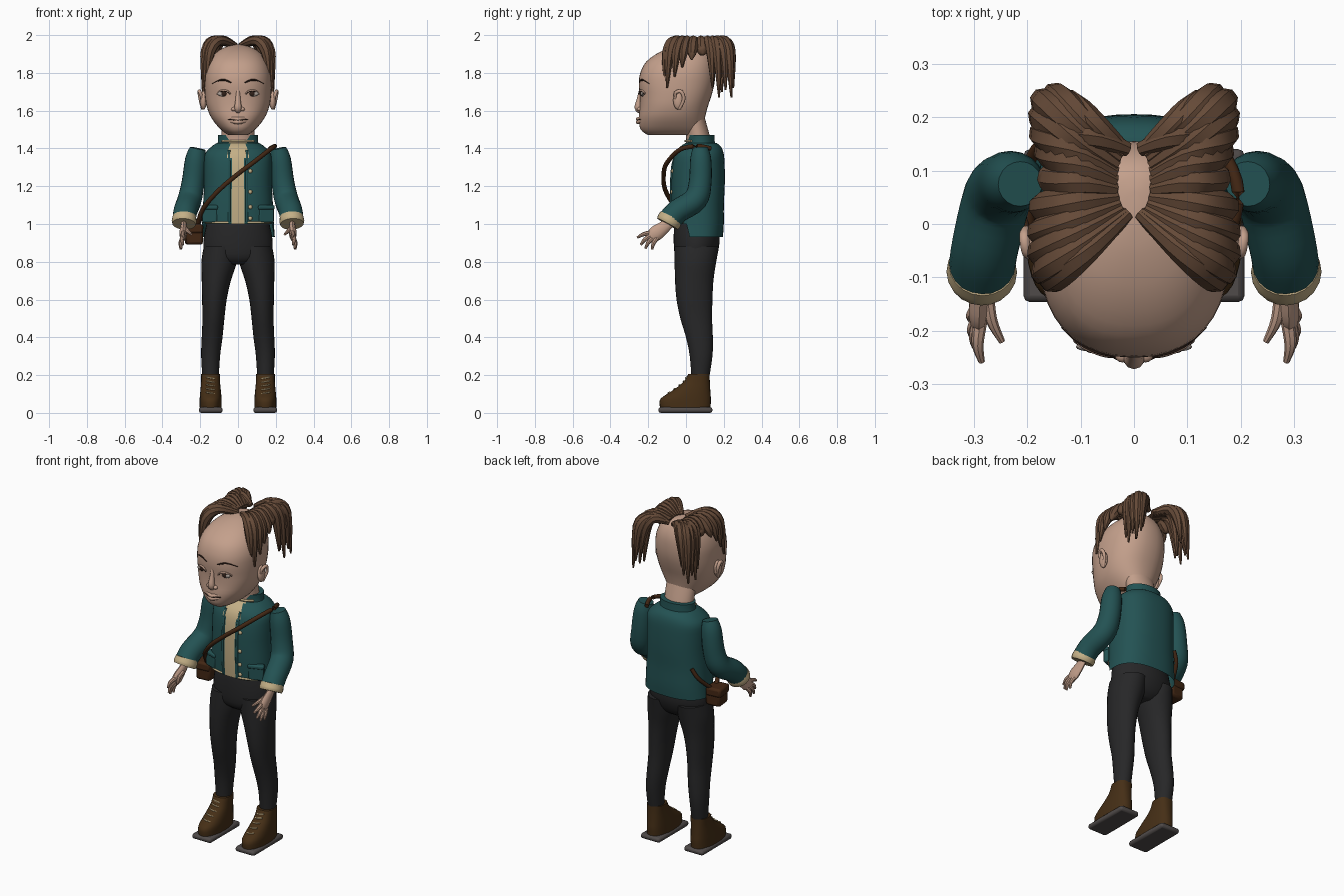
import bpy, bmesh, math
from math import sin, cos, pi
from mathutils import Vector, Matrix
from mathutils.bvhtree import BVHTree

if "Cube" in bpy.data.objects:
    bpy.data.objects.remove(bpy.data.objects["Cube"])


def material(name, *rgb):
    m = bpy.data.materials.new(name)
    m.use_nodes = True
    m.diffuse_color = (*rgb, 1)
    m.node_tree.nodes["Principled BSDF"].inputs["Base Color"].default_value = (*rgb, 1)
    return m


SKIN = material("skin", .55, .35, .26)
HAIR = material("brown hair", .13, .068, .039)
TEAL = material("teal cloth", .017, .085, .087)
TAN = material("tan cloth", .55, .43, .24)
BLACK = material("black cloth", .02, .02, .021)
BOOT = material("boot leather", .06, .028, .008)
SOLE = material("grey sole", .08, .07, .068)
STRAP = material("bag leather", .055, .02, .007)
EYE = material("eye white", .42, .36, .32)
DARK = material("dark brown", .03, .015, .01)
made = []
X, Y = Vector((1, 0, 0)), Vector((0, 1, 0))


def finish(name, bm, mats, mirror=False, rule=None, bevel=0):
    """Turn a bmesh into a named object; rule picks a material per face."""
    bmesh.ops.recalc_face_normals(bm, faces=bm.faces)
    if rule:
        for f in bm.faces:
            f.material_index = rule(f.calc_center_median())
    mesh = bpy.data.meshes.new(name)
    bm.to_mesh(mesh)
    bm.free()
    for m in mats:
        mesh.materials.append(m)
    ob = bpy.data.objects.new(name, mesh)
    bpy.context.collection.objects.link(ob)
    if bevel:
        mod = ob.modifiers.new("bevel", "BEVEL")
        mod.width, mod.segments = bevel, 2
    if mirror:
        ob.modifiers.new("mirror", "MIRROR").use_clip = False
    made.append(ob)
    return ob


def spline(rows, steps):
    """Smooth in-between rows through the given rows."""
    out = []
    for i in range(len(rows) - 1):
        quad = rows[max(i - 1, 0)], rows[i], rows[i + 1], rows[min(i + 2, len(rows) - 1)]
        for k in range(steps):
            t = k / steps
            out.append([b + .5 * t * (c - a + t * (2*a - 5*b + 4*c - d + t * (3*(b - c) + d - a)))
                        for a, b, c, d in zip(*quad)])
    return out + [list(rows[-1])]


def skin_rings(rings, caps=(True, True)):
    bm = bmesh.new()
    rings = [[bm.verts.new(p) for p in ring] for ring in rings]
    n = len(rings[0])
    for a, b in zip(rings, rings[1:]):
        for j in range(n):
            bm.faces.new((a[j], a[(j + 1) % n], b[(j + 1) % n], b[j]))
    for ring, cap in zip((rings[0], rings[-1]), caps):
        if cap:
            bm.faces.new(ring)
    return bm


def loft(rows, sides=32, power=2.0, steps=3, caps=(True, True)):
    """Rows are height, centre x, front y, back y, half width."""
    rings = []
    for z, cx, yf, yb, rx in spline(rows, steps):
        ring = []
        for j in range(sides):
            s, c = sin(2 * pi * j / sides), cos(2 * pi * j / sides)
            sx = math.copysign(abs(s) ** (2 / power), s)
            sy = math.copysign(abs(c) ** (2 / power), c)
            ring.append((cx + rx * sx, (yf + yb) / 2 + (yb - yf) / 2 * sy, z))
        rings.append(ring)
    return skin_rings(rings, caps)


def tube(name, pts, radii, mat, ref=Y, flat=1, sides=10, steps=4, mirror=False):
    """Sweep a round section along a path; flat squashes it along ref."""
    rows = spline([(*p, r) for p, r in zip(pts, radii)], steps)
    ps = [Vector(r[:3]) for r in rows]
    rings = []
    for i, (p, row) in enumerate(zip(ps, rows)):
        t = (ps[min(i + 1, len(ps) - 1)] - ps[max(i - 1, 0)]).normalized()
        u = t.cross(ref).normalized()
        v = t.cross(u)
        rings.append([p + row[3] * (u * cos(2 * pi * j / sides) + v * flat * sin(2 * pi * j / sides))
                      for j in range(sides)])
    return finish(name, skin_rings(rings), [mat], mirror)


def blob(name, loc, size, mat, mirror=False):
    bm = bmesh.new()
    bmesh.ops.create_uvsphere(bm, u_segments=16, v_segments=10, radius=1,
                              matrix=Matrix.Translation(loc) @ Matrix.Diagonal((*size, 1)))
    return finish(name, bm, [mat], mirror)


def box(name, loc, size, mat, turn=0, bevel=.008, mirror=False):
    bm = bmesh.new()
    bmesh.ops.create_cube(bm, size=1, matrix=Matrix.Translation(loc) @ Matrix.Rotation(turn, 4, "Z")
                          @ Matrix.Diagonal((*size, 1)))
    return finish(name, bm, [mat], mirror, bevel=bevel)


def front_of(ob):
    """Return a function giving the front surface y at x, z."""
    tree = BVHTree.FromPolygons([v.co for v in ob.data.vertices], [p.vertices for p in ob.data.polygons])
    return lambda x, z: tree.ray_cast(Vector((x, -2, z)), Y)[0].y


# Head and neck
head = finish("head", loft([
    (1.47, 0, -.2, .08, .05), (1.5, 0, -.24, .09, .092), (1.56, 0, -.25, .1, .14),
    (1.62, 0, -.245, .115, .165), (1.68, 0, -.245, .135, .175), (1.74, 0, -.25, .15, .178),
    (1.8, 0, -.242, .155, .175), (1.86, 0, -.21, .15, .155), (1.91, 0, -.14, .13, .115),
    (1.94, 0, -.06, .1, .06), (1.95, 0, 0, .06, .015)], 40, 2.3), [SKIN])
face = front_of(head)
finish("neck", loft([(1.4, 0, 0, .14, .085), (1.47, 0, 0, .125, .088), (1.56, 0, -.02, .1, .09)]), [SKIN])

# Face details
tube("nose", [(0, -.238, 1.71), (0, -.247, 1.66), (0, -.252, 1.615), (0, -.235, 1.595)],
     [.01, .014, .02, .014], SKIN, X)
blob("nostrils", (.022, -.245, 1.608), (.014, .014, .011), SKIN, True)
for name, z, r in (("upper_lip", 1.556, .010), ("lower_lip", 1.54, .012)):
    tube(name, [(x, face(x, z) + (.004 if x else -.005), z + abs(x) * .12) for x in (-.055, -.025, 0, .025, .055)],
         [.003, r * .9, r, r * .9, .003], SKIN)
tube("mouth_line", [(x, face(x, 1.548) - (.008 if abs(x) < .05 else .002), 1.548 + abs(x) * .12)
                    for x in (-.055, -.025, 0, .025, .055)], [.002] * 5, DARK, sides=6)
blob("eyes", (.075, face(.075, 1.69) + .003, 1.69), (.034, .009, .015), EYE, True)
blob("irises", (.075, face(.075, 1.69) - .004, 1.69), (.014, .005, .013), DARK, True)
tube("upper_eyelids", [(x, face(x, z) - .003, z) for x, z in ((.038, 1.688), (.06, 1.705), (.09, 1.705), (.112, 1.69))],
     [.003, .005, .005, .003], SKIN, mirror=True)
tube("lashes", [(x, face(x, z) - .007, z) for x, z in ((.04, 1.686), (.06, 1.701), (.09, 1.701), (.112, 1.687))],
     [.002] * 4, DARK, sides=6, mirror=True)
tube("eyebrows", [(x, face(x, z), z) for x, z in ((.035, 1.748), (.07, 1.762), (.1, 1.76), (.135, 1.742))],
     [.003, .005, .004, .002], DARK, sides=6, mirror=True)
blob("ears", (.183, -.04, 1.655), (.018, .028, .05), SKIN, True)
tube("ear_rims", [(.19, -.055, 1.66), (.2, -.055, 1.695), (.205, -.025, 1.7), (.2, -.012, 1.66), (.188, -.035, 1.61)],
     [.007, .009, .01, .009, .008], SKIN, X, mirror=True)

# Hair: strands fan out from an oval parting, and droop to ragged tips
tips = [(.165, -.115, 1.76), (.182, -.1, 1.72), (.19, -.06, 1.78), (.19, -.02, 1.83), (.188, .03, 1.87),
        (.175, .09, 1.9), (.175, .14, 1.72), (.185, .175, 1.67), (.187, .21, 1.71), (.183, .24, 1.67),
        (.16, .25, 1.72), (.135, .235, 1.76), (.145, .19, 1.7)]
for i, tip in enumerate(tips):
    a = pi * i / (len(tips) - 1)
    root = Vector((.012 + .024 * sin(a), .08 - .06 * cos(a), 1.945))
    mid, bend = root.lerp(Vector(tip), .55), root.lerp(Vector(tip), .88)
    mid.z, bend.z = 1.972, max(1.915, tip[2])
    tube(f"hair_strand_{i + 1}", [root, mid, bend, tip], [.014, .027, .028, .005], HAIR,
         Vector((.3, 1, 0)) if tip[1] < .2 else Vector((1, -.6, 0)), sides=8, mirror=True)

# Jacket with the shirt showing in its open front
bm = loft([(.93, 0, -.07, .195, .195), (1, 0, -.075, .2, .19), (1.1, 0, -.08, .2, .185),
           (1.2, 0, -.08, .205, .18), (1.3, 0, -.075, .205, .18), (1.37, 0, -.06, .2, .175),
           (1.41, 0, -.03, .185, .14), (1.43, 0, 0, .16, .11)], 48, 2.4, caps=(False, True))
for v in bm.verts:
    if v.co.y < .01:
        v.co.z = max(v.co.z, 1)
opening = lambda c: int(abs(c.x) < .045 and c.y < .03)
jacket = finish("jacket", bm, [TEAL, TAN], rule=opening)
chest = front_of(jacket)
finish("collar", loft([(1.41, 0, -.005, .155, .112), (1.44, 0, .003, .152, .106), (1.472, 0, .005, .15, .106)], 40),
       [TEAL, TAN], rule=opening)
tube("collar_trim", [(x, .078 - .081 * math.sqrt(1 - (x / .108) ** 2), 1.44) for x in (-.085, -.05, 0, .05, .085)],
     [.006] * 5, TAN)
for x in (-1, 1):
    tube("hem_trim", [(x * k, chest(x * k, 1.01), 1.008) for k in (.05, .09, .13, .17)], [.006] * 4, TAN)
tube("jacket_edges", [(.047, chest(.047, z), z) for z in (1.01, 1.15, 1.3, 1.39)], [.007] * 4, TEAL, X, mirror=True)
for z in (1.03, 1.09, 1.17, 1.28):
    blob("button", (.065, chest(.065, z), z), (.011, .008, .011), TAN)
box("pockets", (.147, chest(.147, 1.05) + .003, 1.05), (.085, .03, .085), TEAL, .35, mirror=True)
box("pocket_flaps", (.147, chest(.147, 1.05), 1.088), (.092, .036, .024), TEAL, .35, mirror=True)

# Sleeves, cuffs and hands
tube("sleeves", [(.213, .075, 1.4), (.224, .078, 1.34), (.238, .075, 1.22), (.256, .05, 1.13),
                 (.278, -.04, 1.07), (.285, -.085, 1.025)],
     [.042, .056, .06, .064, .063, .062], TEAL, X, sides=20, mirror=True)
tube("cuffs", [(.284, -.078, 1.04), (.285, -.09, 1.015), (.286, -.098, 1)], [.062, .066, .062], TAN, X,
     sides=20, mirror=True)
tube("palms", [(.287, -.085, 1.01), (.288, -.12, .98), (.29, -.16, .95), (.291, -.185, .93)],
     [.028, .034, .04, .03], SKIN, X, .5, mirror=True)
for name, base, end in (("index_fingers", (.288, -.185, .955), (.285, -.258, .928)),
                        ("middle_fingers", (.291, -.185, .94), (.292, -.24, .89)),
                        ("ring_fingers", (.292, -.175, .928), (.3, -.215, .87)),
                        ("little_fingers", (.293, -.155, .925), (.303, -.18, .865)),
                        ("thumbs", (.275, -.13, .975), (.247, -.22, .945))):
    mid = (Vector(base) + Vector(end)) / 2 + Vector((.006, -.004, .004))
    tube(name, [base, mid, end], [.013, .011, .006], SKIN, X, sides=8, mirror=True)

# Shoulder strap and bag
tube("strap", [(.17, .13, 1.4), (.195, .06, 1.412), (.17, -.03, 1.395), (.08, -.1, 1.325), (0, -.118, 1.265),
               (-.1, -.11, 1.18), (-.185, -.05, 1.08), (-.215, .02, .99)], [.012] * 8, STRAP)
tube("strap_back", [(-.15, .16, 1.12), (-.183, .14, 1.06), (-.215, .07, .99)], [.011] * 3, STRAP)
box("bag", (-.233, .04, .943), (.09, .1, .105), STRAP, .1, .015)
box("bag_flap", (-.237, .04, .975), (.094, .108, .05), STRAP, .1, .012)

# Trousers
finish("trouser_seat", loft([(.785, 0, -.02, .11, .08), (.82, 0, -.055, .15, .165), (.9, 0, -.065, .178, .184),
                             (1, 0, -.062, .17, .167), (1.04, 0, -.05, .16, .16)]), [BLACK])
finish("trouser_legs", loft([
    (.17, .145, .03, .12, .042), (.3, .145, .02, .14, .05), (.4, .137, 0, .142, .055),
    (.5, .13, -.03, .138, .058), (.6, .125, -.05, .14, .065), (.7, .115, -.058, .145, .077),
    (.8, .1, -.06, .16, .094), (.88, .093, -.06, .175, .088)], 24), [BLACK], True)

# Boots, soles and laces
boots = finish("boots", loft([
    (.028, .145, -.138, .13, .058), (.07, .145, -.138, .132, .058), (.1, .145, -.1, .13, .056),
    (.13, .145, -.055, .128, .053), (.165, .145, -.012, .126, .05), (.205, .145, .012, .125, .05)],
    28, 2.4), [BOOT], True)
box("soles", (.144, -.003, .015), (.126, .286, .03), SOLE, 0, .012, True)
instep = front_of(boots)
for z in (.105, .125, .145, .165, .185):
    tube("laces", [(x, instep(x, z) - .002, z + (x - .145) * .2) for x in (.122, .145, .168)], [.004] * 3, TAN,
         sides=6, mirror=True)

# Smooth shading with sharp edges kept
bpy.ops.object.select_all(action="DESELECT")
for ob in made:
    ob.select_set(True)
bpy.context.view_layer.objects.active = made[0]
bpy.ops.object.shade_smooth_by_angle(angle=math.radians(40))
